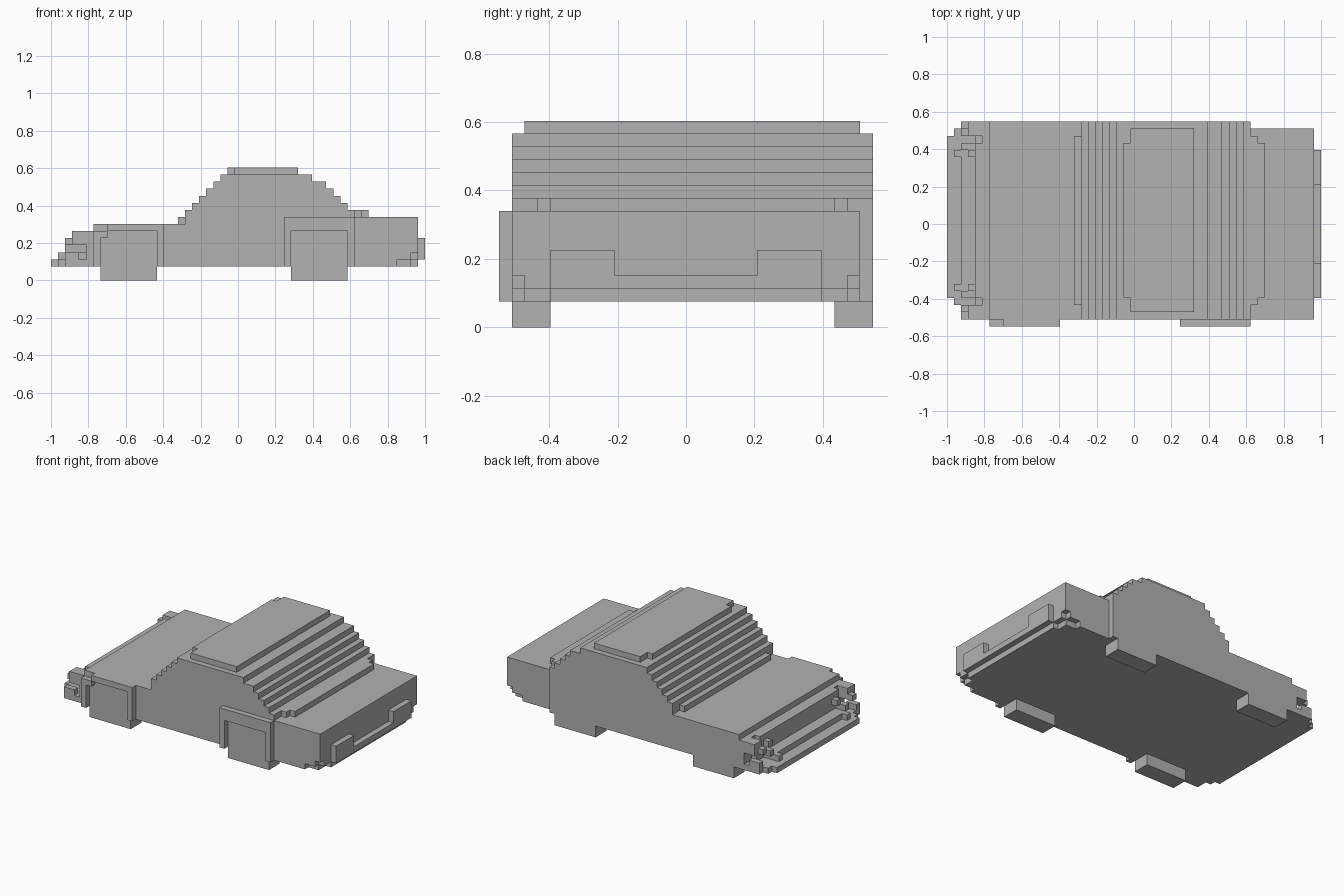
import bpy, bmesh
from mathutils import Matrix, Vector

cube = bpy.data.objects.get("Cube")
if cube:
    bpy.data.objects.remove(cube)

V = 2 / 53                                # edge of one block
ORIGIN = Vector((-1, -14.5 * V, 0))       # low corner of the block grid

grey = bpy.data.materials.new("plain_grey")
grey.use_nodes = True
grey.diffuse_color = (0.445, 0.445, 0.445, 1)
grey.node_tree.nodes["Principled BSDF"].inputs["Base Color"].default_value = grey.diffuse_color


def part(name, *boxes):
    """One object made of boxes, each (x0, x1, y0, y1, z0, z1) in block units."""
    bm = bmesh.new()
    for x0, x1, y0, y1, z0, z1 in boxes:
        lo, hi = Vector((x0, y0, z0)) * V, Vector((x1, y1, z1)) * V
        place = Matrix.Translation(ORIGIN + (lo + hi) / 2) @ Matrix.Diagonal((*(hi - lo), 1))
        bmesh.ops.create_cube(bm, size=1, matrix=place)
    mesh = bpy.data.meshes.new(name)
    bm.to_mesh(mesh)
    bm.free()
    mesh.materials.append(grey)
    obj = bpy.data.objects.new(name, mesh)
    bpy.context.collection.objects.link(obj)
    return obj


def both_sides(boxes, centre):
    """Boxes plus their mirror image across the plane y = centre."""
    return boxes + [(a, b, 2 * centre - d, 2 * centre - c, e, f) for a, b, c, d, e, f in boxes]


# Lower body and hood
part("hood", (6, 19, 1, 29, 2, 8))
part("centre_body", (19, 43, 1, 29, 2, 9))

# Trunk with stepped lower rear corners
part("trunk", (43, 49, 1, 28, 2, 9), (49, 52, 1, 28, 4, 9),
     (49, 52, 2, 27, 3, 4), (49, 52, 4, 25, 2, 3),
     *both_sides([(49, 51, 1, 2, 3, 4), (49, 51, 2, 4, 2, 3)], 14.5))

# Cabin: one layer per step of the sloped windows
part("windshield_base", (18, 19, 3, 27, 8, 9))
rear_ends = (43, 42, 41, 40, 39, 37)
part("cabin", *[(19 + i, end, 1, 29, 9 + i, 10 + i) for i, end in enumerate(rear_ends)])
part("rear_window_base", (43, 44, 3, 27, 9, 10), (44, 45, 4, 26, 9, 10))
part("roof", (26, 35, 2, 28, 15, 16), (25, 26, 4, 26, 15, 16))

# Raised arches around the wheels on the near side
part("front_fender", (8, 16, 0, 1, 7, 8), (6, 8, 0, 1, 6, 7),
     (6, 7, 0, 1, 2, 6), (15, 16, 0, 1, 2, 7))
part("rear_fender", (33, 43, 0, 1, 7, 9), (33, 34, 0, 1, 2, 7), (42, 43, 0, 1, 2, 7))

# Wheels
for end, x in (("front", 7), ("rear", 34)):
    for side, y in (("right", 1), ("left", 26)):
        part(f"{end}_{side}_wheel", (x, x + 8, y, y + 3, 0, 2))

# Nose: stepped bumper lip, grille wall and hood edge
part("front_bumper", (0, 1, 4, 27, 2, 3), (1, 2, 3, 28, 2, 3), (2, 6, 1, 29, 2, 3))
part("bumper_top", (2, 4, 5, 25, 3, 4))
part("grille", (4, 6, 4, 26, 3, 7))

# Corner posts and lamp surrounds
part("corner_posts", *both_sides([(5, 6, 1, 4, 3, 7), (3, 5, 1, 3, 5, 7),
                                  (2, 4, 1, 2, 3, 4), (2, 3, 2, 3, 5, 6)], 15))
part("lamp_surrounds", *both_sides([(1, 3, 5, 6, 3, 4), (2, 4, 4, 5, 4, 5),
                                    (3, 4, 5, 6, 5, 6), (4, 5, 3, 4, 3, 4)], 15))

# Rear bumper with raised ends
part("rear_bumper", (52, 53, 9, 20, 3, 4),
     *both_sides([(52, 53, 4, 9, 3, 6)], 14.5))
